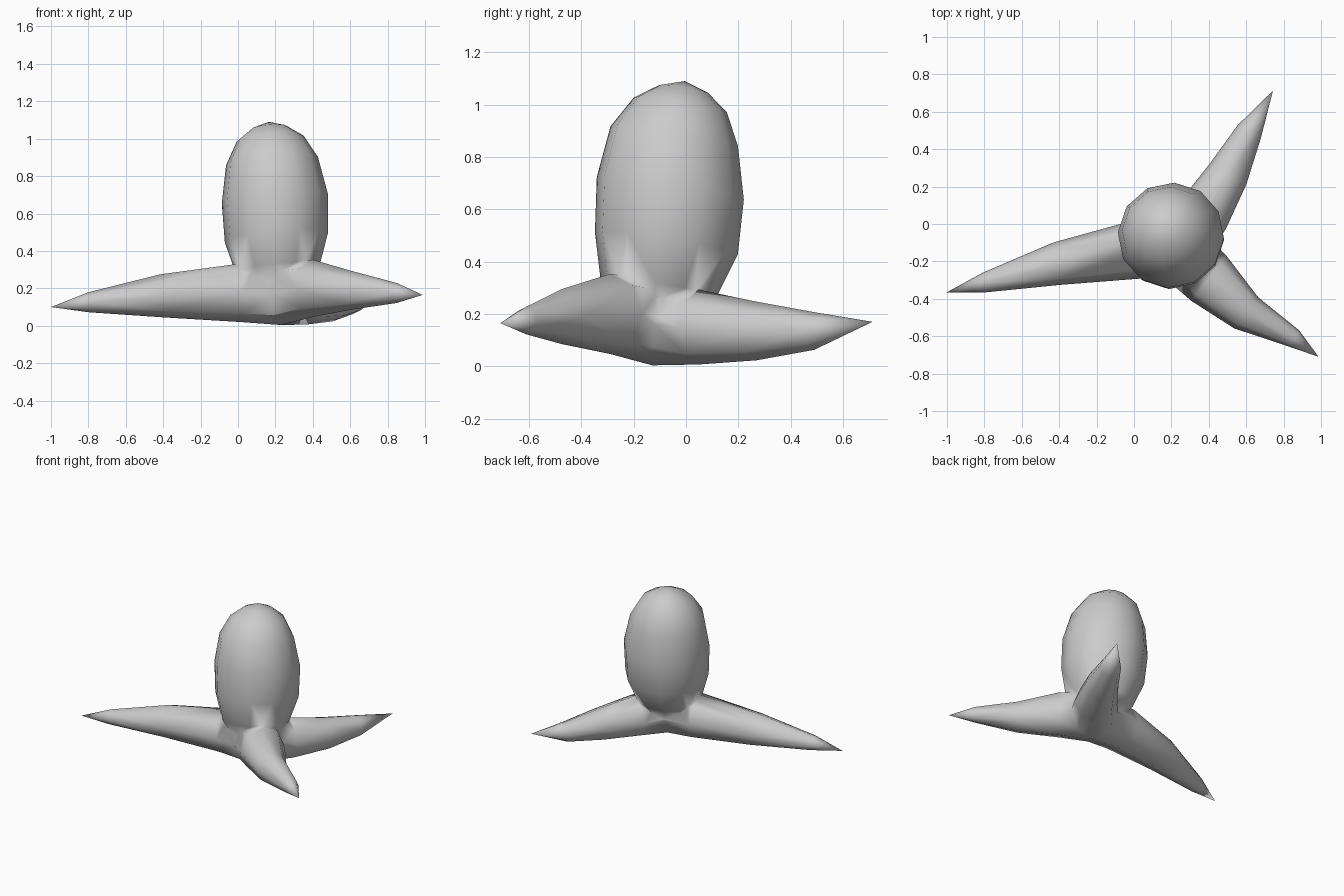
import bpy, bmesh, math
from mathutils import Vector

if "Cube" in bpy.data.objects:
    bpy.data.objects.remove(bpy.data.objects["Cube"])


def loft(name, stations, axis, sides):
    """Round tapered solid through (x, y, z, radius) stations; radius 0 makes a point."""
    bm = bmesh.new()
    quat = Vector(axis).to_track_quat('Z', 'Y')
    rings = []
    for x, y, z, r in stations:
        n = sides if r > 0 else 1
        rings.append([bm.verts.new(Vector((x, y, z)) + quat @ Vector(
            (r * math.sin(i * math.tau / sides), r * math.cos(i * math.tau / sides), 0)))
            for i in range(n)])
    for a, b in zip(rings, rings[1:]):
        for i in range(sides):
            j = (i + 1) % sides
            if len(b) == 1:
                bm.faces.new((a[i], a[j], b[0]))
            elif len(a) == 1:
                bm.faces.new((a[0], b[j], b[i]))
            else:
                bm.faces.new((a[i], a[j], b[j], b[i]))
    for ring in (rings[0], rings[-1]):
        if len(ring) > 1:
            bm.faces.new(ring)
    bmesh.ops.recalc_face_normals(bm, faces=bm.faces)
    mesh = bpy.data.meshes.new(name)
    bm.to_mesh(mesh)
    bm.free()
    obj = bpy.data.objects.new(name, mesh)
    bpy.context.collection.objects.link(obj)
    return obj


# Egg-shaped body, leaning slightly back
body = loft("egg_body_with_legs", [
    (.22, -.12, .15, .12), (.212, -.105, .30, .225), (.205, -.075, .47, .277),
    (.197, -.06, .68, .285), (.182, -.045, .88, .247), (.172, -.022, 1.0, .18),
    (.167, -.01, 1.06, .095), (.165, -.005, 1.09, 0)], (-.08, .16, 1), 12)

# Three pointed legs spreading from a shared hub: base to tip
hub = (.23, -.13, .168, .165)
legs = {
    "left_leg": [(0, -.14, .175, .155), (-.41, -.212, .16, .115),
                 (-.8, -.313, .125, .053), (-1, -.365, .10, 0)],
    "back_leg": [(.37, .05, .15, .143), (.505, .27, .135, .112),
                 (.615, .49, .135, .072), (.743, .713, .17, 0)],
    "front_leg": [(.40, -.29, .2, .153), (.60, -.475, .19, .105),
                  (.85, -.61, .175, .053), (.987, -.71, .165, 0)],
}
for name, pts in legs.items():
    axis = Vector(pts[-1][:3]) - Vector(hub[:3])
    back = Vector(hub[:3]) - axis.normalized() * .09
    leg = loft(name, [(*back, .09), hub] + pts, axis, 8)
    leg.hide_render = True
    mod = body.modifiers.new(name, 'BOOLEAN')
    mod.operation = 'UNION'
    mod.solver = 'EXACT'
    mod.object = leg

# Fuse into one skin, clean the seams and shade smooth
dg = bpy.context.evaluated_depsgraph_get()
fused = bpy.data.meshes.new_from_object(body.evaluated_get(dg))
body.modifiers.clear()
bm = bmesh.new()
bm.from_mesh(fused)
bmesh.ops.remove_doubles(bm, verts=bm.verts, dist=.012)
bmesh.ops.triangulate(bm, faces=bm.faces)
bmesh.ops.recalc_face_normals(bm, faces=bm.faces)
for f in bm.faces:
    f.smooth = True
bm.to_mesh(fused)
bm.free()
body.data = fused
for name in legs:
    bpy.data.objects.remove(bpy.data.objects[name])
